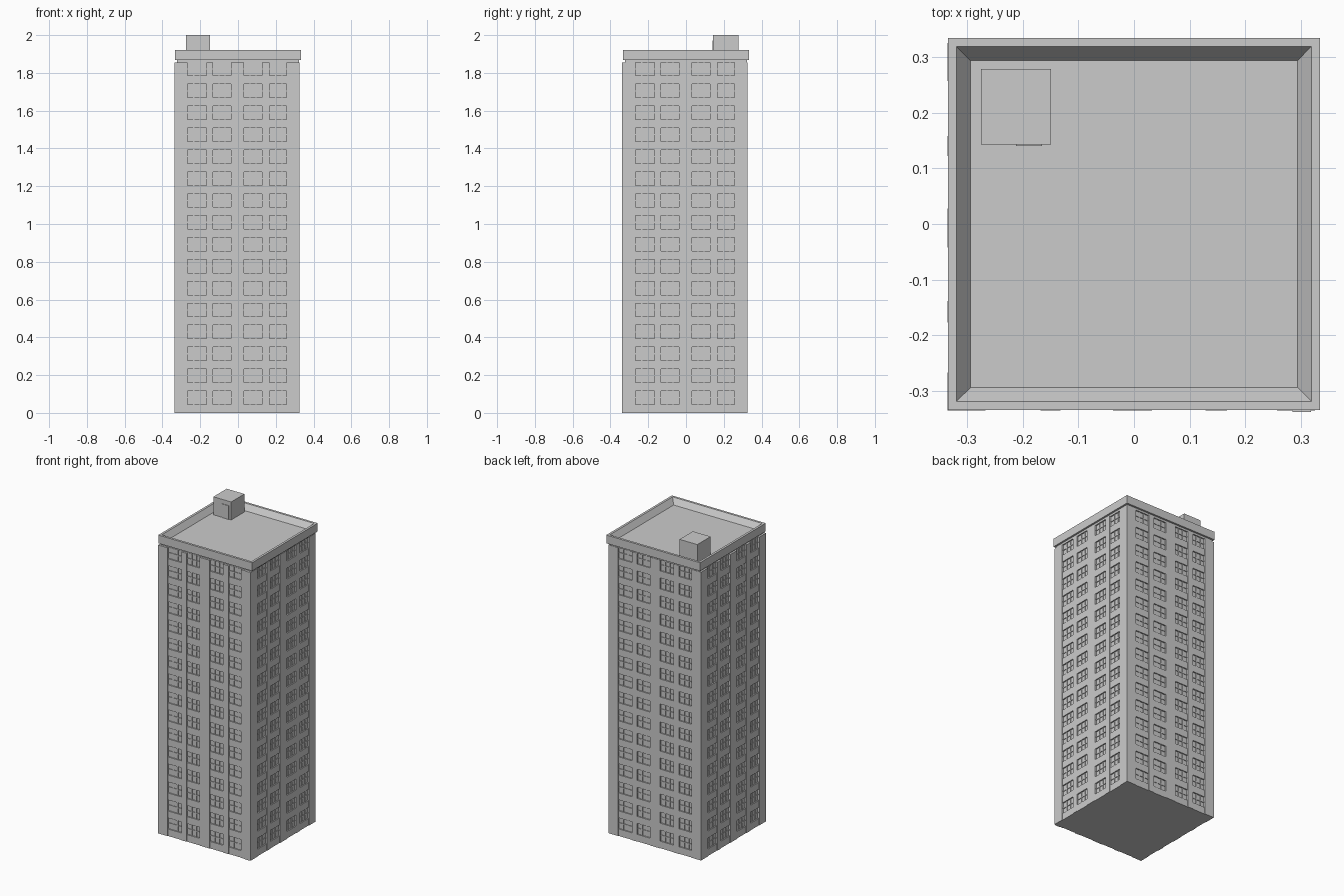
import bpy, bmesh
from mathutils import Matrix, Vector

if "Cube" in bpy.data.objects:
    bpy.data.objects.remove(bpy.data.objects["Cube"])

CX = CY = -0.005          # tower shaft sits slightly off the parapet centre
H = 1.856                 # shaft height
FLOORS = 16
STEP = H / FLOORS
FACE = 0.330              # pier face distance from shaft centre
BAYS = [(-0.262, -0.163), (-0.127, -0.033), (0.037, 0.133), (0.172, 0.270)]


def box(bm, x0, x1, y0, y1, z0, z1, turn=0):
    m = Matrix.Translation(((x0 + x1) / 2, (y0 + y1) / 2, (z0 + z1) / 2))
    s = Matrix.Diagonal((x1 - x0, y1 - y0, z1 - z0, 1))
    r = Matrix.Rotation(turn * 1.5707963267948966, 4, 'Z')
    bmesh.ops.create_cube(bm, size=1, matrix=r @ m @ s)


def finish(bm, name, offset=(0, 0, 0)):
    me = bpy.data.meshes.new(name)
    bmesh.ops.recalc_face_normals(bm, faces=bm.faces)
    bm.to_mesh(me)
    bm.free()
    ob = bpy.data.objects.new(name, me)
    ob.location = offset
    bpy.context.collection.objects.link(ob)
    return ob


def single(name, *dims):
    bm = bmesh.new()
    box(bm, *dims)
    return finish(bm, name)


SHIFT = (CX, CY, 0)
GLASS = 0.319

# glazed core of the shaft
bm = bmesh.new()
box(bm, -GLASS, GLASS, -GLASS, GLASS, 0, H)
finish(bm, "glass_core", SHIFT)

# full-height piers: four square corners and three strips per side
bm = bmesh.new()
for turn in range(4):
    box(bm, -FACE, BAYS[0][0], -FACE, BAYS[0][0], 0, H, turn)
    for a, b in zip(BAYS, BAYS[1:]):
        box(bm, a[1], b[0], -FACE, -0.31, 0, H, turn)
finish(bm, "piers", SHIFT)

# spandrel panels, transoms and mullions inside each bay
spandrels, bars = bmesh.new(), bmesh.new()
for turn in range(4):
    for x0, x1 in BAYS:
        for i in range(FLOORS):
            z = i * STEP
            box(spandrels, x0, x1, -0.327, -0.31, z, z + 0.045, turn)
            box(bars, x0, x1, -0.323, -0.31, z + 0.078, z + 0.084, turn)
        for k in (1, 2):
            x = x0 + (x1 - x0) * k / 3
            box(bars, x - 0.003, x + 0.003, -0.323, -0.31, 0, H, turn)
finish(spandrels, "spandrels", SHIFT)
finish(bars, "window_bars", SHIFT)

# raised strip on the front right corner
single("corner_strip", 0.285, 0.318, -0.338, -0.33, 0, H)

# recessed neck under the parapet
single("neck", -0.322, 0.322, -0.322, 0.322, H - 0.002, 1.87)

# parapet: square section swept up the outside and down a sloping inside to the roof
bm = bmesh.new()
profile = [(0.334, 1.867), (0.334, 1.92), (0.319, 1.92), (0.294, 1.884)]
rings = [[bm.verts.new((sx * r, sy * r, z)) for sx, sy in ((-1, -1), (1, -1), (1, 1), (-1, 1))]
         for r, z in profile]
for a, b in zip(rings, rings[1:]):
    for i in range(4):
        j = (i + 1) % 4
        bm.faces.new((a[i], a[j], b[j], b[i]))
bm.faces.new(rings[0][::-1])
bm.faces.new(rings[-1])
finish(bm, "parapet_and_roof")

# rooftop stair house with a door on its front
single("stair_house", -0.275, -0.149, 0.143, 0.278, 1.88, 2.0)
single("stair_house_door", -0.212, -0.165, 0.140, 0.15, 1.88, 1.972)
